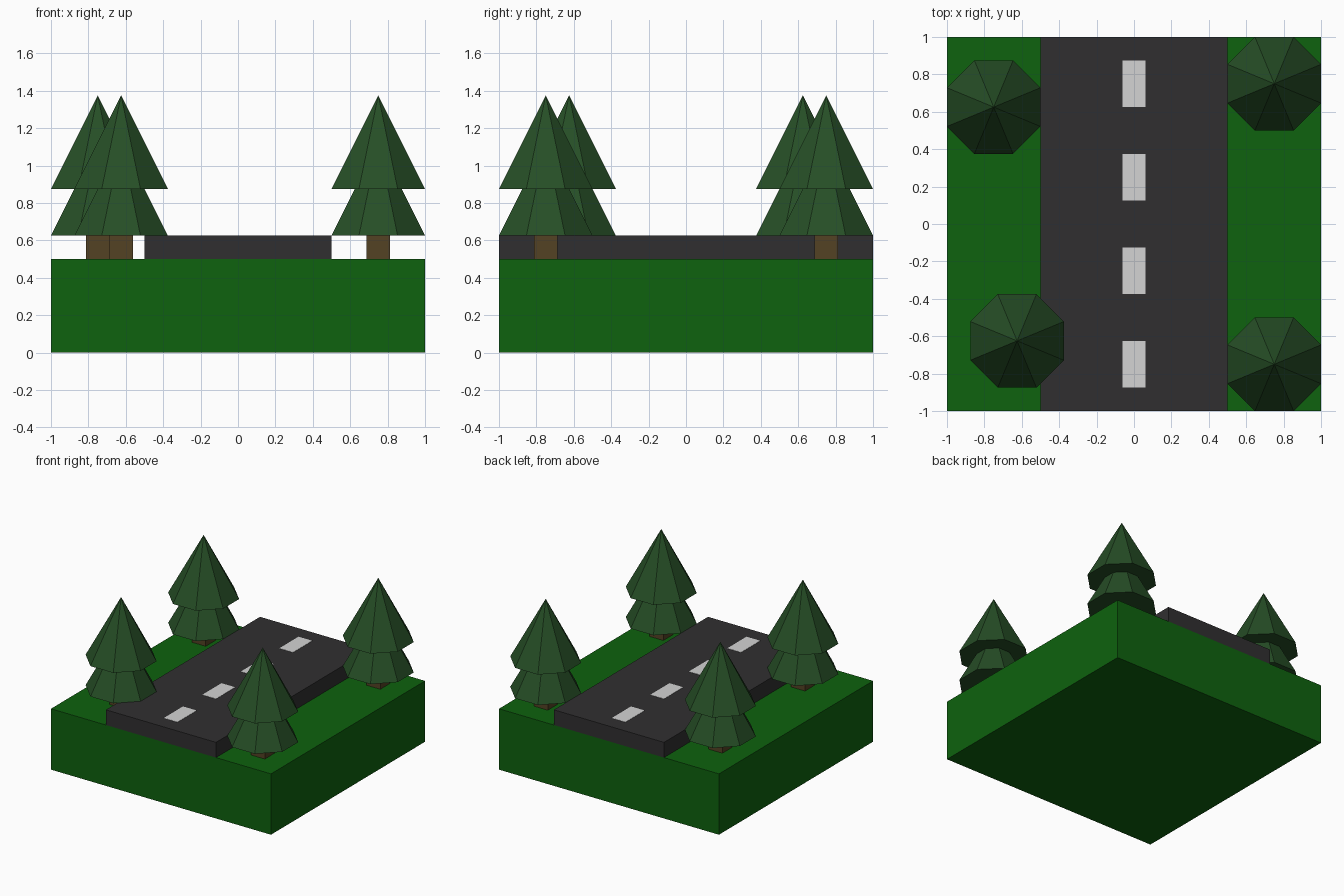
import bpy, math

if "Cube" in bpy.data.objects:
    bpy.data.objects.remove(bpy.data.objects["Cube"])


def srgb(r, g, b):
    def lin(c):
        c /= 255
        return c / 12.92 if c <= 0.04045 else ((c + 0.055) / 1.055) ** 2.4
    return (lin(r), lin(g), lin(b), 1)


def material(name, rgb):
    m = bpy.data.materials.new(name)
    m.diffuse_color = srgb(*rgb)
    m.use_nodes = True
    m.node_tree.nodes["Principled BSDF"].inputs["Base Color"].default_value = m.diffuse_color
    return m


grass = material("grass green", (14, 98, 14))
asphalt = material("asphalt grey", (48, 47, 48))
paint = material("line white", (212, 212, 212))
bark = material("bark brown", (84, 66, 36))
needles = material("needle green", (38, 78, 38))


def finish(name, mat):
    ob = bpy.context.object
    ob.name = name
    ob.data.materials.append(mat)
    bpy.ops.object.transform_apply(location=False, rotation=True, scale=True)
    return ob


def box(name, mat, x, y, z0, z1, sx, sy):
    bpy.ops.mesh.primitive_cube_add(size=1, location=(x, y, (z0 + z1) / 2))
    bpy.context.object.scale = (sx, sy, z1 - z0)
    return finish(name, mat)


def tier(name, x, y, z0):
    # eight-sided cone, flat sides facing the axes
    bpy.ops.mesh.primitive_cone_add(
        vertices=8, radius1=0.25 / math.cos(math.pi / 8), radius2=0, depth=0.5,
        location=(x, y, z0 + 0.25), rotation=(0, 0, math.pi / 8))
    return finish(name, needles)


# ground and raised road
box("ground", grass, 0, 0, 0, 0.5, 2, 2)
box("road", asphalt, 0, 0, 0.5, 0.625, 1, 2)

# dashed centre line
for i in range(4):
    box(f"road_dash_{i + 1}", paint, 0, -0.75 + 0.5 * i, 0.625, 0.627, 0.125, 0.25)

# trees: trunk and two overlapping tiers
for i, (x, y) in enumerate([(-0.75, 0.625), (0.75, 0.75), (-0.625, -0.625), (0.75, -0.75)], 1):
    box(f"tree_{i}_trunk", bark, x, y, 0.5, 0.625, 0.125, 0.125)
    tier(f"tree_{i}_lower_tier", x, y, 0.625)
    tier(f"tree_{i}_upper_tier", x, y, 0.875)
